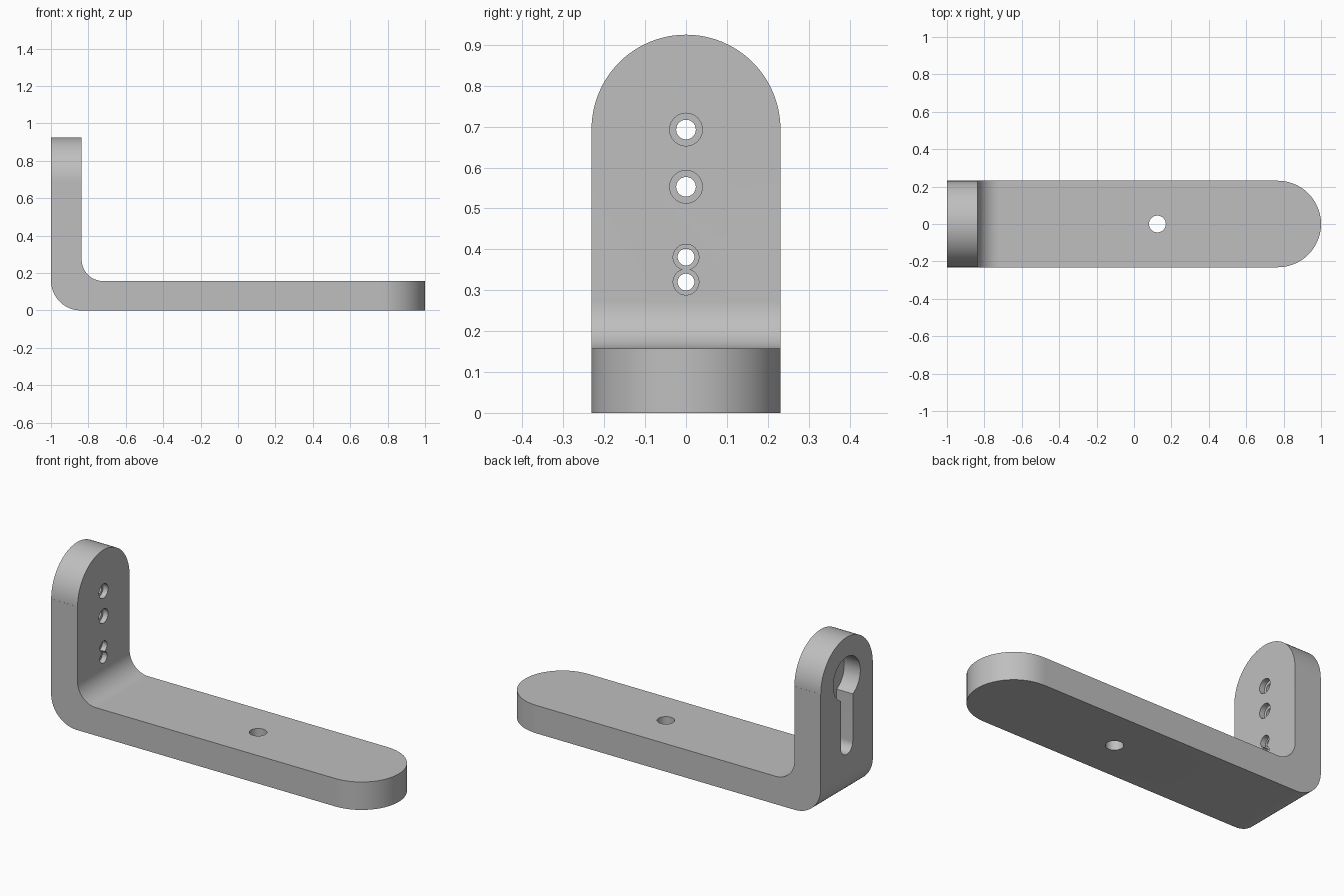
import bpy, bmesh, math

if "Cube" in bpy.data.objects:
    bpy.data.objects.remove(bpy.data.objects["Cube"])

HALF_W = 0.2315   # half width of the strip
END_R = 0.231     # radius of the rounded ends
T = 0.157         # thickness of the base
WALL = -0.836     # inner face of the upright

grey = bpy.data.materials.new("light grey")
grey.diffuse_color = (0.52, 0.52, 0.52, 1)
grey.use_nodes = True
grey.node_tree.nodes["Principled BSDF"].inputs["Base Color"].default_value = grey.diffuse_color


def arc(cx, cy, r, a0, a1, n=24):
    return [(cx + r * math.cos(math.radians(a0 + (a1 - a0) * i / n)),
             cy + r * math.sin(math.radians(a0 + (a1 - a0) * i / n))) for i in range(n + 1)]


def circle(cx, cy, r, n=40):
    return arc(cx, cy, r, 0, 360, n)[:-1]


def prism(name, outline, axis, lo, hi):
    """Extrude a 2D outline along an axis between two positions."""
    place = {"x": lambda p, d: (d, p[0], p[1]),
             "y": lambda p, d: (p[0], d, p[1]),
             "z": lambda p, d: (p[0], p[1], d)}[axis]
    bm = bmesh.new()
    a = [bm.verts.new(place(p, lo)) for p in outline]
    b = [bm.verts.new(place(p, hi)) for p in outline]
    bm.faces.new(a)
    bm.faces.new(b)
    n = len(a)
    for i in range(n):
        j = (i + 1) % n
        bm.faces.new((a[i], a[j], b[j], b[i]))
    bmesh.ops.recalc_face_normals(bm, faces=bm.faces)
    mesh = bpy.data.meshes.new(name)
    bm.to_mesh(mesh)
    bm.free()
    mesh.materials.append(grey)
    ob = bpy.data.objects.new(name, mesh)
    bpy.context.collection.objects.link(ob)
    return ob


# L-shaped strip with a rounded bend, left overlong at both ends
profile = ([(1.2, 0), (1.2, T), ] +
           arc(WALL + 0.115, T + 0.115, 0.115, 270, 180) +
           [(WALL, 1.2), (-1, 1.2)] +
           arc(-0.84, 0.16, 0.16, 180, 270))
bracket = prism("bracket", profile, "y", -HALF_W, HALF_W)


def combine(cutter, operation="DIFFERENCE"):
    cutter.hide_render = True
    mod = bracket.modifiers.new(cutter.name, "BOOLEAN")
    mod.operation = operation
    mod.solver = "EXACT"
    mod.object = cutter
    cutters.append(cutter)


cutters = []

# Rounded end of the base
cx = 1 - END_R
combine(prism("base_end", [(-1.3, -0.5), (cx, -0.5)] + arc(cx, 0, END_R, -90, 90, 48) +
              [(cx, 0.5), (-1.3, 0.5)], "z", -0.5, 1.5), "INTERSECT")

# Rounded top of the upright
cz = 0.925 - END_R
combine(prism("upright_end", [(-0.5, -0.5), (0.5, -0.5), (0.5, cz)] +
              arc(0, cz, END_R, 0, 180, 48) + [(-0.5, cz)], "x", -1.3, 1.3), "INTERSECT")

# Keyhole pocket in the back of the upright
ring, slot = 0.12, 0.053
a = math.degrees(math.asin(slot / ring))
combine(prism("keyhole", arc(0, cz, ring, -90 + a, 270 - a, 40) +
              arc(0, 0.32, slot, 180, 360), "x", -1.2, -0.9))

# Counterbored holes through the upright
for i, (z, hole, bore) in enumerate([(0.693, 0.024, 0.04), (0.553, 0.024, 0.04),
                                     (0.381, 0.0205, 0.0315), (0.32, 0.0205, 0.0315)]):
    combine(prism(f"bore_{i}", circle(0, z, bore), "x", WALL - 0.03, -0.7))
    combine(prism(f"hole_{i}", circle(0, z, hole), "x", -0.95, -0.75))

# Mounting hole through the base
combine(prism("base_hole", circle(0.125, 0, 0.045), "z", -0.2, 0.4))

# Bake the cuts, drop the cutters and smooth the curved walls
bpy.context.view_layer.update()
graph = bpy.context.evaluated_depsgraph_get()
result = bpy.data.meshes.new_from_object(bracket.evaluated_get(graph))
bracket.modifiers.clear()
bracket.data = result
for c in cutters:
    bpy.data.objects.remove(c)
result.materials.clear()
result.materials.append(grey)
for p in result.polygons:
    p.material_index = 0
bpy.context.view_layer.objects.active = bracket
bracket.select_set(True)
bpy.ops.object.shade_smooth_by_angle(angle=math.radians(30))
